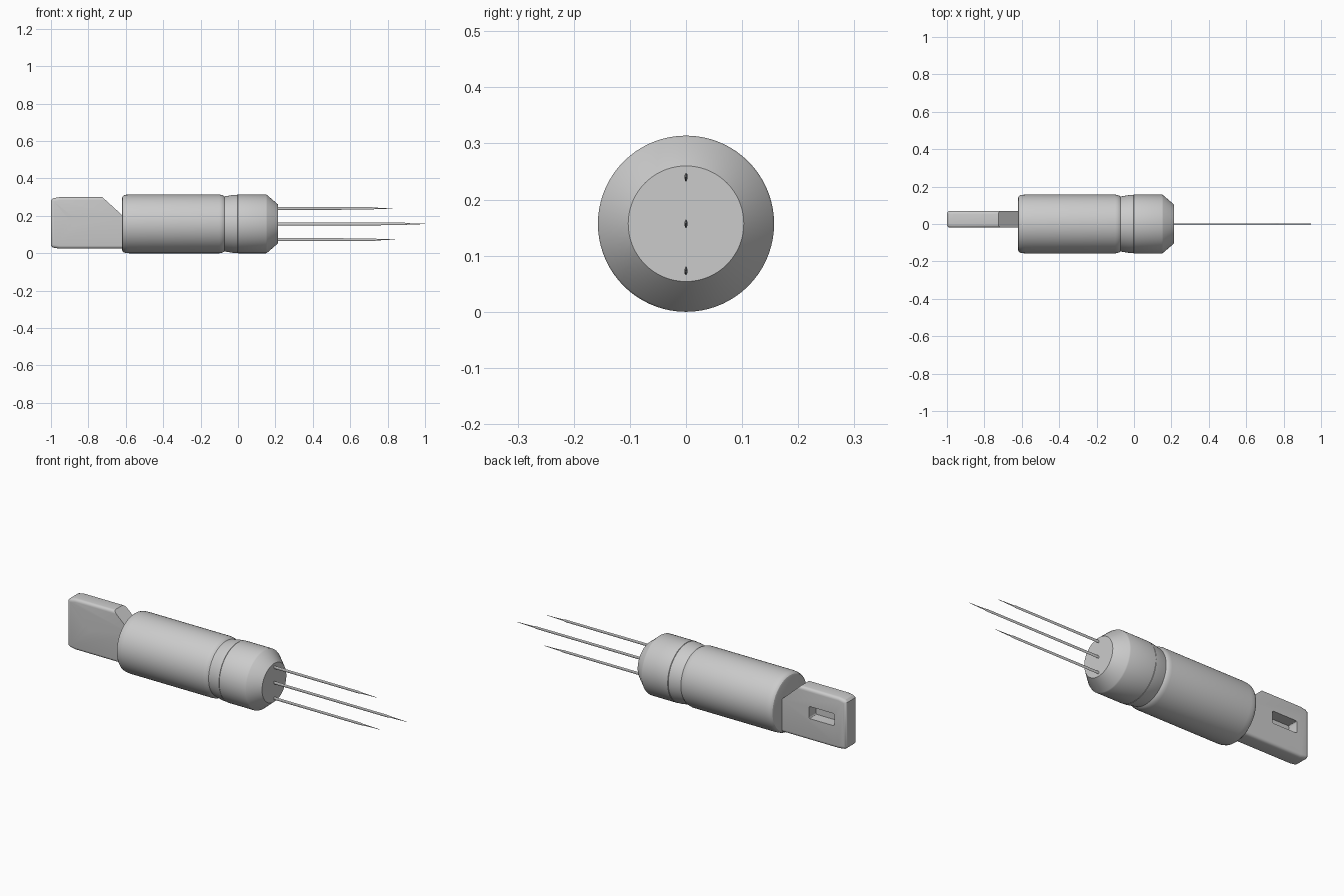
import bpy, bmesh, math
from mathutils import Vector

cube = bpy.data.objects.get("Cube")
if cube:
    bpy.data.objects.remove(cube, do_unlink=True)

AXIS_Z = 0.157

grey = bpy.data.materials.new("light grey")
grey.use_nodes = True
grey.diffuse_color = (0.6, 0.6, 0.6, 1)
grey.node_tree.nodes["Principled BSDF"].inputs["Base Color"].default_value = (0.6, 0.6, 0.6, 1)


def finish(name, bm, angle=30):
    bmesh.ops.recalc_face_normals(bm, faces=bm.faces)
    mesh = bpy.data.meshes.new(name)
    bm.to_mesh(mesh)
    bm.free()
    mesh.materials.append(grey)
    obj = bpy.data.objects.new(name, mesh)
    bpy.context.collection.objects.link(obj)
    smooth(obj, angle)
    return obj


def smooth(obj, angle):
    bpy.ops.object.select_all(action='DESELECT')
    obj.select_set(True)
    bpy.context.view_layer.objects.active = obj
    bpy.ops.object.shade_smooth_by_angle(angle=math.radians(angle))


def loft(name, rings, segments, z=AXIS_Z, angle=30):
    """Closed shape along x from rings of (x, y radius, z radius)."""
    bm = bmesh.new()
    loops = []
    for x, ry, rz in rings:
        turns = [2 * math.pi * i / segments for i in range(segments)]
        loops.append([bm.verts.new((x, ry * math.cos(a), z + rz * math.sin(a))) for a in turns])
    for a, b in zip(loops, loops[1:]):
        for i in range(segments):
            j = (i + 1) % segments
            bm.faces.new((a[i], a[j], b[j], b[i]))
    bm.faces.new(loops[0])
    bm.faces.new(loops[-1])
    return finish(name, bm, angle)


def lathe(name, profile):
    return loft(name, [(x, r, r) for x, r in profile], 72)


def cut(target, name, bm):
    cutter = finish(name, bm)
    cutter.hide_render = True
    mod = target.modifiers.new(name, 'BOOLEAN')
    mod.operation = 'DIFFERENCE'
    mod.solver = 'EXACT'
    mod.object = cutter
    bpy.context.view_layer.objects.active = target
    bpy.ops.object.modifier_apply(modifier=name)
    bpy.data.objects.remove(cutter, do_unlink=True)


# Main barrel with rounded ends
lathe("barrel", [(-0.62, 0.138), (-0.617, 0.147), (-0.61, 0.153), (-0.598, 0.156),
                 (-0.58, 0.157), (-0.1, 0.157), (-0.088, 0.155), (-0.078, 0.151), (-0.07, 0.145)])

# Collar, with a fine seam before the nose
lathe("collar", [(-0.075, 0.146), (-0.06, 0.149), (-0.025, 0.155), (-0.004, 0.156), (-0.002, 0.152)])
lathe("nose", [(-0.004, 0.152), (-0.001, 0.157), (0.15, 0.157), (0.156, 0.154), (0.215, 0.103)])

# Flat handle tab, extruded from its side outline
Y0, Y1 = -0.02, 0.07
outline = [(-0.55, 0.025), (-0.955, 0.025), (-0.988, 0.03), (-1, 0.04), (-1, 0.283),
           (-0.988, 0.294), (-0.955, 0.3), (-0.725, 0.3), (-0.615, 0.2), (-0.55, 0.2)]
bm = bmesh.new()
front = bm.faces.new([bm.verts.new((x, Y0, z)) for x, z in outline])
side = bmesh.ops.extrude_face_region(bm, geom=[front])
bmesh.ops.translate(bm, vec=(0, Y1 - Y0, 0),
                    verts=[v for v in side["geom"] if isinstance(v, bmesh.types.BMVert)])
bmesh.ops.recalc_face_normals(bm, faces=bm.faces)


def is_rim(edge):
    a, b = (v.co for v in edge.verts)
    mid = (a + b) / 2
    on_slope = mid.x > -0.72 and mid.z > 0.1
    return abs(a.y - b.y) < 0.001 and mid.x > -2 and not on_slope and abs(a.x + 0.55) + abs(b.x + 0.55) > 0.01


bmesh.ops.bevel(bm, geom=[e for e in bm.edges if is_rim(e)], offset=0.016,
                segments=4, profile=0.5, affect='EDGES')
tab = finish("handle_tab", bm)

# Rectangular pocket in the back of the tab
HOLE_X, HOLE_Z = -0.86, 0.175
bm = bmesh.new()
bmesh.ops.create_cube(bm, size=1)
bmesh.ops.scale(bm, vec=(0.15, 0.1, 0.065), verts=bm.verts)
bmesh.ops.translate(bm, vec=(-0.855, 0.06, HOLE_Z), verts=bm.verts)
bmesh.ops.bevel(bm, geom=[e for e in bm.edges if abs(e.verts[0].co.y - e.verts[1].co.y) > 0.05],
                offset=0.008, segments=3, profile=0.5, affect='EDGES')
cut(tab, "pocket_cutter", bm)

# One large and two small holes through to the pocket
for dx, radius in ((0, 0.02), (-0.04, 0.009), (0.04, 0.009)):
    bm = bmesh.new()
    bmesh.ops.create_cone(bm, cap_ends=True, segments=24, radius1=radius, radius2=radius, depth=0.1)
    for v in bm.verts:
        v.co = Vector((HOLE_X + dx + v.co.x, v.co.z, HOLE_Z + v.co.y))
    cut(tab, "hole_cutter", bm)
smooth(tab, 30)

# Three thin pointed prongs
for name, z, end in (("upper_prong", 0.24, 0.825), ("middle_prong", AXIS_Z, 1.0), ("lower_prong", 0.073, 0.84)):
    loft(name, [(0.2, 0.0027, 0.008), (end - 0.11, 0.0025, 0.007),
                (end - 0.095, 0.002, 0.004), (end, 0.0005, 0.001)], 12, z, 40)
